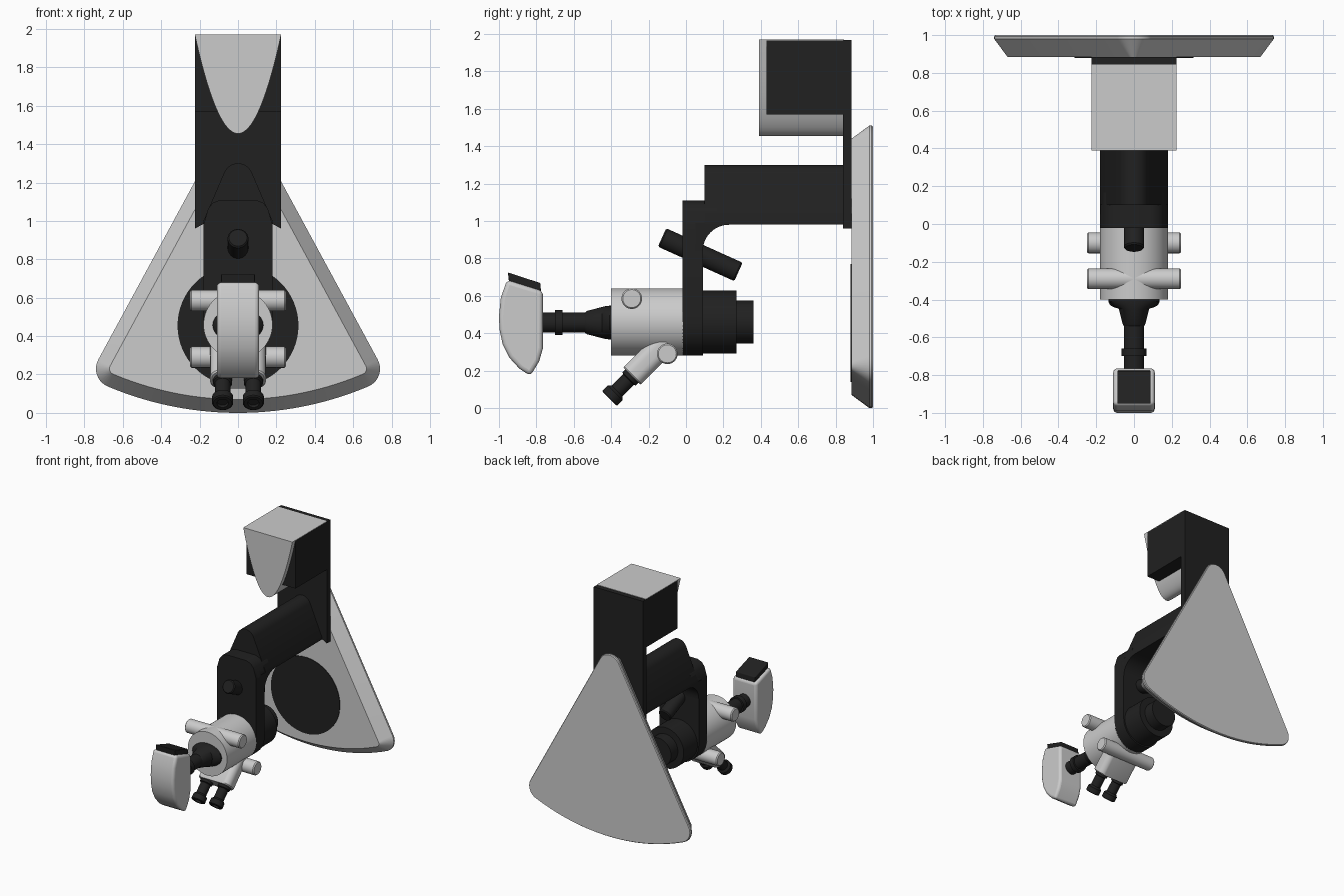
import bpy, bmesh
from math import sin, cos, pi, radians, atan2, hypot
from mathutils import Vector

if "Cube" in bpy.data.objects:
    bpy.data.objects.remove(bpy.data.objects["Cube"])

dark = bpy.data.materials.new("dark_finish")
dark.diffuse_color = (0.015, 0.015, 0.015, 1)
dark.use_nodes = True
dark.node_tree.nodes["Principled BSDF"].inputs["Base Color"].default_value = dark.diffuse_color


def loft(name, rings, mat=None, bevel=0):
    """Skin matching rings of points and cap both ends."""
    bm = bmesh.new()
    rows = [[bm.verts.new(p) for p in ring] for ring in rings]
    n = len(rows[0])
    for a, b in zip(rows, rows[1:]):
        for i in range(n):
            j = (i + 1) % n
            bm.faces.new((a[i], a[j], b[j], b[i]))
    bm.faces.new(rows[0][::-1])
    bm.faces.new(rows[-1])
    bmesh.ops.recalc_face_normals(bm, faces=bm.faces)
    me = bpy.data.meshes.new(name)
    bm.to_mesh(me)
    bm.free()
    ob = bpy.data.objects.new(name, me)
    bpy.context.collection.objects.link(ob)
    if mat:
        me.materials.append(mat)
    if bevel:
        m = ob.modifiers.new("bevel", 'BEVEL')
        m.width, m.segments, m.limit_method = bevel, 4, 'ANGLE'
        m.angle_limit = radians(40)
    bpy.ops.object.select_all(action='DESELECT')
    ob.select_set(True)
    bpy.context.view_layer.objects.active = ob
    bpy.ops.object.shade_smooth_by_angle(angle=radians(30))
    return ob


def prism_y(name, pts, y0, y1, mat=None, bevel=0):
    return loft(name, [[(x, y, z) for x, z in pts] for y in (y0, y1)], mat, bevel)


def prism_x(name, pts, half, mat=None, bevel=0):
    return loft(name, [[(x, y, z) for y, z in pts] for x in (-half, half)], mat, bevel)


def turned(name, start, direction, profile, mat=None, n=40):
    """Round part: profile is (distance, radius x[, radius other])."""
    d = Vector(direction).normalized()
    u = Vector((1, 0, 0)) if abs(d.x) < 0.9 else Vector((0, 1, 0))
    v = d.cross(u)
    rings = []
    for p in profile:
        t, ru, rv = p[0], p[1], p[-1]
        rings.append([Vector(start) + d * t + u * ru * cos(2 * pi * i / n)
                      + v * rv * sin(2 * pi * i / n) for i in range(n)])
    return loft(name, rings, mat)


def arc(cx, cz, r, a0, a1, n=10):
    return [(cx + r * cos(a0 + (a1 - a0) * i / n), cz + r * sin(a0 + (a1 - a0) * i / n))
            for i in range(n + 1)]


def mirrored(half):
    """Close a right-hand half outline (top to bottom, off axis) about x = 0."""
    return half + [(-x, z) for x, z in reversed(half) if x > 1e-5]


# Wall plate: rounded fan with sloping rim
def fan(r):
    ax, az, cx, cz, sz = 0, 1.41, 0.64, 0.23, 1.741
    side = atan2(0.64, 1.18)
    low = atan2(cz - sz, cx)
    big = hypot(cx, cz - sz) + r
    half = arc(ax, az, r, pi / 2, side, 8)
    half += arc(cx, cz, r, side, low, 10)
    half += arc(0, sz, big, low, -pi / 2, 14)[1:]
    return mirrored([(abs(x) if abs(x) > 1e-5 else 0, z) for x, z in half])


loft("wall_plate", [[(x, y, z) for x, z in fan(r)]
                    for y, r in ((1, 0.095), (0.993, 0.1), (0.98, 0.1), (0.885, 0.03))])
turned("plate_disc", (0, 0.9, 0.455), (0, -1, 0), [(0, 0.315), (0.02, 0.315)], dark, 64)

# Column and head at the top
prism_y("column", [(0.225, 1.967), (0.225, 0.96), (0, 1.08), (-0.225, 0.96), (-0.225, 1.967)],
        0.84, 0.885, dark)
prism_y("head_box", [(0.225, 1.57), (0.225, 1.965), (-0.225, 1.965), (-0.225, 1.57)],
        0.43, 0.85, dark)
prism_y("head_cover", [(0.225 * k / 20, 1.455 + 0.515 * (k / 20) ** 2) for k in range(-20, 21)],
        0.39, 0.845)

# Arm: horizontal beam, elbow, upright
prism_y("beam", mirrored(arc(0, 1.222, 0.078, pi / 2, radians(22), 8)
                         + [(0.18, 1.0), (0.18, 0.98)]), 0.1, 0.85, dark)
shoulder = [(0.09, 1.11), (0.13, 1.095), (0.155, 1.065), (0.18, 0.98)]
prism_y("elbow", mirrored(shoulder), 0.0, 0.167, dark)
prism_x("elbow_fillet", [(0.05, 0.99), (0.24, 0.99)] + arc(0.23, 0.84, 0.14, pi / 2, pi, 12)
        + [(0.05, 0.84)], 0.18, dark)
prism_y("upright", mirrored(shoulder + arc(0, 0.46, 0.18, 0, -pi / 2, 14)),
        -0.02, 0.09, dark)
turned("tilt_handle", (0, -0.128, 0.912), (0, 0.408, -0.184),
       [(0, 0.047), (0.008, 0.054), (0.44, 0.054), (0.448, 0.048)], dark)

# Optical body and rear drum
AX = 0.46
turned("body", (0, -0.4, AX), (0, 1, 0), [(0, 0.18), (0.385, 0.18)], None, 64)
turned("rear_drum", (0, 0.08, AX), (0, 1, 0),
       [(0, 0.168), (0.19, 0.168), (0.19, 0.115), (0.28, 0.115)], dark, 56)
for label, y, z in (("upper", -0.29, 0.585), ("lower", -0.1, 0.29)):
    turned(label + "_knobs", (-0.25, y, z), (1, 0, 0),
           [(0, 0.048), (0.008, 0.055), (0.492, 0.055), (0.5, 0.048)])

# Eyepiece housing and the two eyepieces
slope = Vector((0, -0.7071, -0.7071))
across = Vector((0, -0.7071, 0.7071))
end = Vector((0, -0.29, 0.17))
w, h, r = 0.145, 0.066, 0.05
section = (arc(w - r, h - r, r, 0, pi / 2, 6) + arc(r - w, h - r, r, pi / 2, pi, 6)
           + arc(r - w, r - h, r, pi, 1.5 * pi, 6) + arc(w - r, r - h, r, 1.5 * pi, 2 * pi, 6))
loft("eyepiece_housing", [[end - slope * t + Vector((a * s, 0, 0)) + across * b * s
                           for a, b in section]
                          for t, s in ((0, 0.94), (0.008, 1), (0.26, 1))])
for side, x in (("left", -0.08), ("right", 0.08)):
    turned(side + "_eyepiece", end + Vector((x, 0, 0)) - slope * 0.01, slope,
           [(0, 0.05), (0.03, 0.05), (0.035, 0.04), (0.12, 0.04), (0.135, 0.055),
            (0.175, 0.055), (0.18, 0.048), (0.18, 0.03), (0.165, 0.028)], dark)

# Front lens tube
turned("lens_tube", (0, -0.39, 0.457), (0, -1, 0),
       [(0, 0.132, 0.09), (0.02, 0.132, 0.09), (0.045, 0.11, 0.087), (0.06, 0.08, 0.083),
        (0.14, 0.06, 0.062), (0.15, 0.054), (0.27, 0.054), (0.27, 0.067), (0.31, 0.067),
        (0.31, 0.054), (0.39, 0.054)], dark)

# Front grip with dark cap
prism_x("front_grip", [(-0.957, 0.685), (-0.765, 0.625), (-0.765, 0.32), (-0.785, 0.25),
                       (-0.832, 0.172), (-0.89, 0.21), (-0.945, 0.27), (-0.98, 0.34),
                       (-0.997, 0.42), (-1.0, 0.49), (-0.99, 0.59)], 0.11, None, 0.022)
prism_x("grip_cap", [(-0.952, 0.725), (-0.778, 0.668), (-0.775, 0.605), (-0.945, 0.66)],
        0.088, dark, 0.006)
